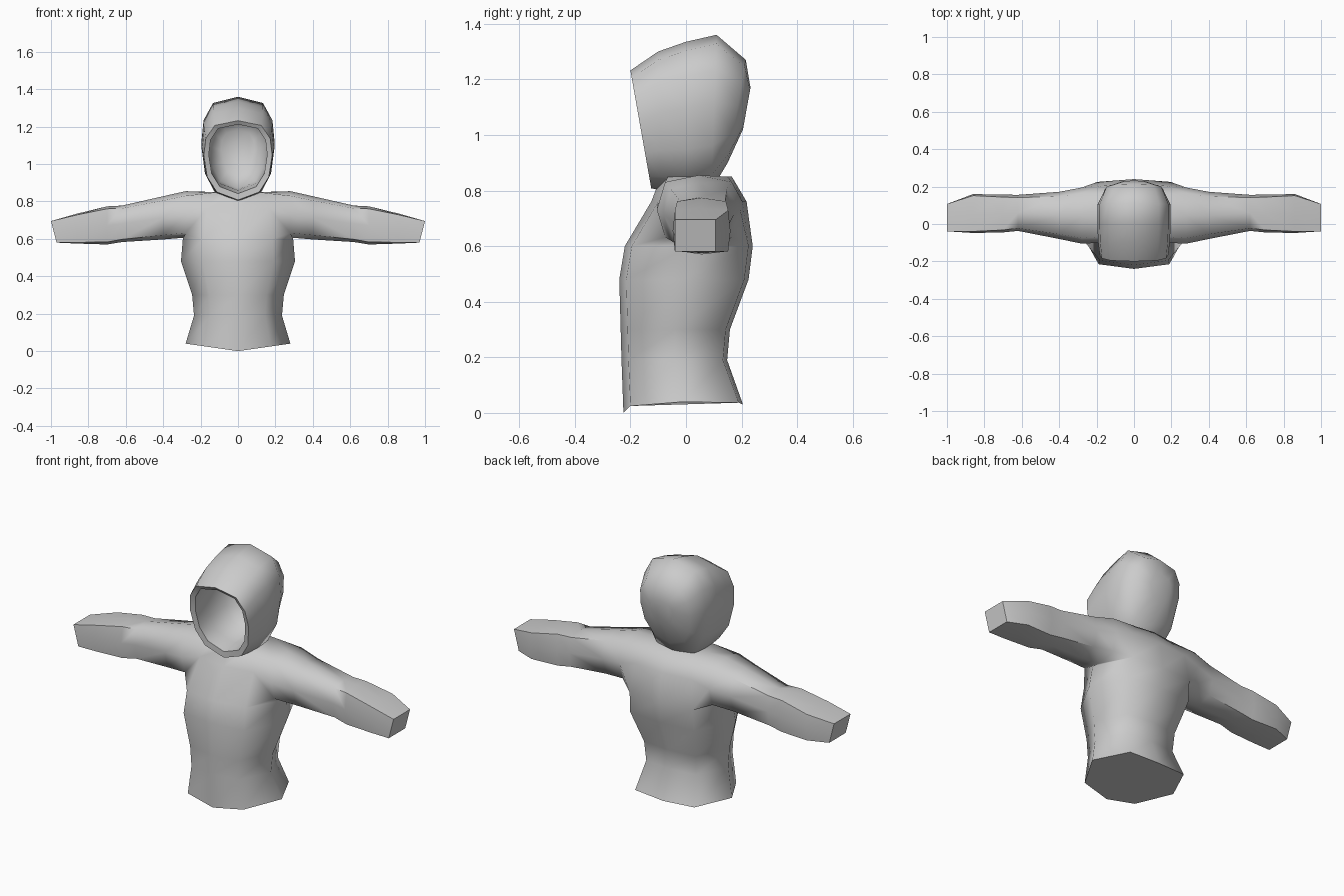
import bpy, bmesh, math

if "Cube" in bpy.data.objects:
    bpy.data.objects.remove(bpy.data.objects["Cube"])

fabric = bpy.data.materials.new("grey fabric")
fabric.diffuse_color = (0.6, 0.6, 0.6, 1)
fabric.use_nodes = True
fabric.node_tree.nodes["Principled BSDF"].inputs["Base Color"].default_value = fabric.diffuse_color


def bridge(bm, a, b):
    n = len(a)
    for i in range(n):
        bm.faces.new((a[i], a[(i + 1) % n], b[(i + 1) % n], b[i]))


def finish(bm, name, angle):
    bmesh.ops.delete(bm, geom=[v for v in bm.verts if not v.link_faces], context='VERTS')
    bmesh.ops.recalc_face_normals(bm, faces=bm.faces)
    mesh = bpy.data.meshes.new(name)
    bm.to_mesh(mesh)
    bm.free()
    mesh.materials.append(fabric)
    ob = bpy.data.objects.new(name, mesh)
    bpy.context.collection.objects.link(ob)
    bpy.ops.object.select_all(action='DESELECT')
    ob.select_set(True)
    bpy.context.view_layer.objects.active = ob
    bpy.ops.object.shade_smooth_by_angle(angle=math.radians(angle))


# Torso rings: z, half width, front y, back y
TORSO = [(0.02, 0.28, -0.225, 0.205), (0.19, 0.235, -0.232, 0.148),
         (0.30, 0.245, -0.235, 0.158), (0.48, 0.305, -0.24, 0.225),
         (0.60, 0.295, -0.22, 0.24), (0.76, 0.27, -0.125, 0.218),
         (0.85, 0.17, -0.09, 0.165)]
# Sleeve sections: x, top z, bottom z, front y, back y, corner squareness
SLEEVE = [(0.28, 0.855, 0.607, -0.105, 0.195, 0.80), (0.40, 0.828, 0.597, -0.08, 0.172, 0.80),
          (0.62, 0.778, 0.583, -0.037, 0.156, 0.85), (0.70, 0.774, 0.570, -0.045, 0.157, 0.87),
          (0.86, 0.735, 0.575, -0.048, 0.16, 0.92), (0.985, 0.695, 0.580, -0.04, 0.107, 1.0)]

bm = bmesh.new()
rings = []
for k, (z, w, f, b) in enumerate(TORSO):
    m = (f + b) / 2
    pts = [(0, f), (0.62 * w, f + 0.025), (w, m), (0.66 * w, b - 0.015), (0, b),
           (-0.66 * w, b - 0.015), (-w, m), (-0.62 * w, f + 0.025)]
    ring = []
    for x, y in pts:
        # the hem dips at the front
        dz = 0.02 - 0.04 * (1 - abs(x) / w) * (1 if y < m else 0.25) if k == 0 else 0
        ring.append(bm.verts.new((x, y, z + dz)))
    rings.append(ring)
for k in range(len(rings) - 1):
    for j in range(8):
        if k >= 4 and j in (1, 2, 5, 6):
            continue  # armholes
        n = (j + 1) % 8
        bm.faces.new((rings[k][j], rings[k][n], rings[k + 1][n], rings[k + 1][j]))
bm.faces.new(rings[0])
bm.faces.new(rings[-1])

# Sleeves grow out of the armholes
AROUND = [(-1, -1), (0, -1), (1, -1), (1, 0), (1, 1), (0, 1), (-1, 1), (-1, 0)]
for s, (fr, sd, bk) in ((1, (1, 2, 3)), (-1, (7, 6, 5))):
    lo, mid, hi = rings[4:7]
    loop = [lo[fr], lo[sd], lo[bk], mid[bk], hi[bk], hi[sd], hi[fr], mid[fr]]
    for i, (x, zt, zb, f, b, c) in enumerate(SLEEVE):
        new = []
        for u, v in AROUND:
            q = c if u and v else 1
            lean = 0.015 * v if i == len(SLEEVE) - 1 else 0
            new.append(bm.verts.new((s * (x + lean), (f + b) / 2 + u * q * (b - f) / 2,
                                     (zt + zb) / 2 + v * q * (zt - zb) / 2)))
        bridge(bm, loop, new)
        loop = new
    bm.faces.new(loop)
finish(bm, "sweater_body", 65)

# Hood loops from the cavity out over the rim to the back: top y, z, bottom y, z, half width
HOOD = [(0.18, 1.18, 0.14, 0.94, 0.09), (0.10, 1.27, 0.08, 0.87, 0.15),
        (-0.05, 1.25, -0.04, 0.86, 0.165), (-0.185, 1.212, -0.125, 0.842, 0.156),
        (-0.20, 1.232, -0.125, 0.808, 0.183), (-0.10, 1.30, -0.09, 0.80, 0.192),
        (0.0, 1.335, 0.0, 0.79, 0.196), (0.11, 1.36, 0.09, 0.80, 0.196),
        (0.215, 1.27, 0.15, 0.90, 0.155), (0.232, 1.17, 0.205, 1.02, 0.07)]
# Half outline of a loop: share of half width, height from -1 to 1
OUTLINE = [(0, 1), (0.68, 0.88), (0.94, 0.55), (1, 0.12), (0.90, -0.42), (0.62, -0.80)]
SHAPE = OUTLINE + [(0, -1)] + [(-a, h) for a, h in OUTLINE[:0:-1]]

bm = bmesh.new()
prev = first = None
for ty, tz, by, bz, w in HOOD:
    loop = [bm.verts.new((a * w, (ty + by) / 2 + h * (ty - by) / 2,
                          (tz + bz) / 2 + h * (tz - bz) / 2)) for a, h in SHAPE]
    if prev:
        bridge(bm, prev, loop)
    else:
        first = loop
    prev = loop
bm.faces.new(first)
bm.faces.new(prev)
finish(bm, "hood", 60)
